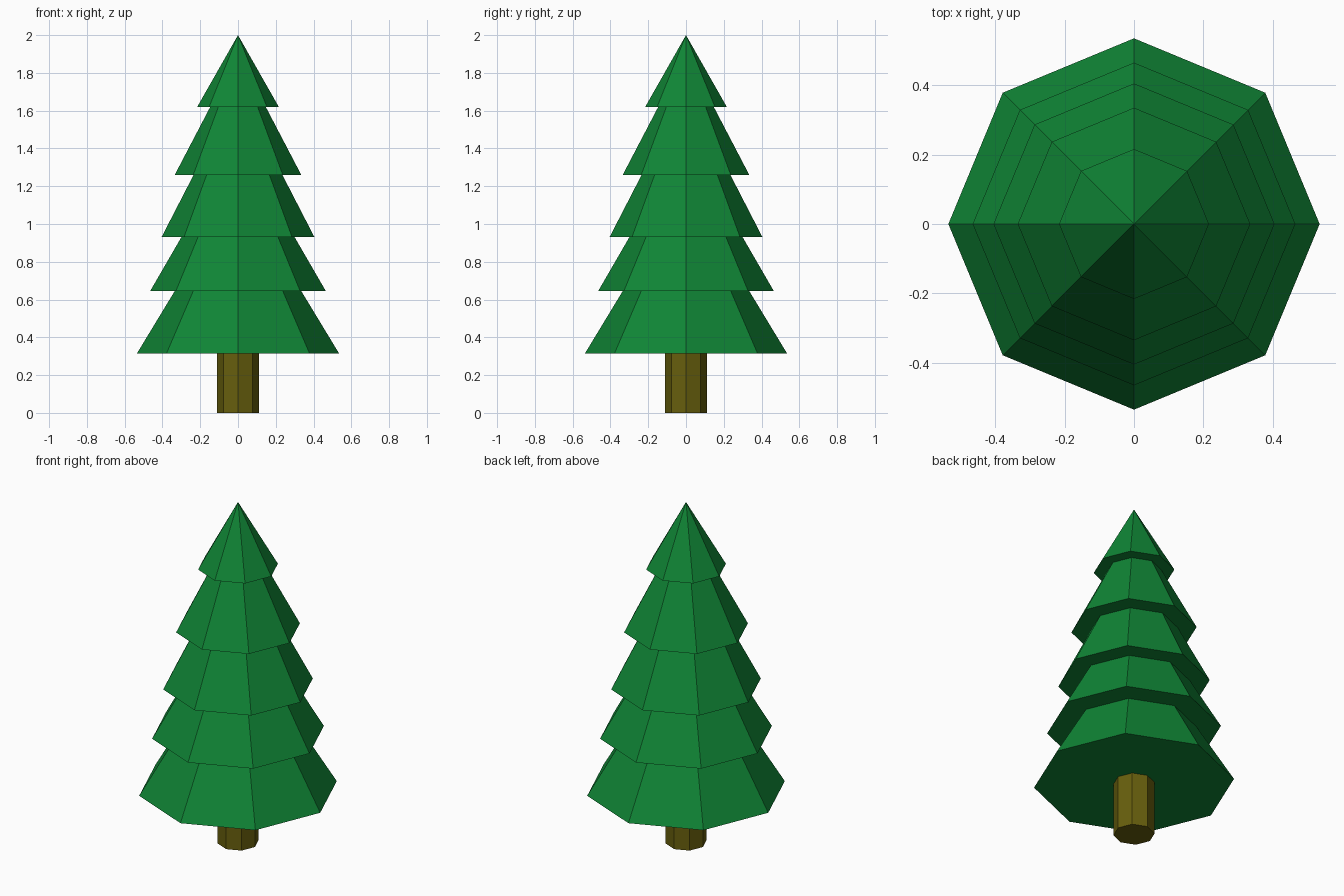
import bpy

if "Cube" in bpy.data.objects:
    bpy.data.objects.remove(bpy.data.objects["Cube"], do_unlink=True)


def flat_material(name, rgb):
    mat = bpy.data.materials.new(name)
    mat.use_nodes = True
    colour = (*rgb, 1.0)
    mat.diffuse_color = colour
    bsdf = mat.node_tree.nodes["Principled BSDF"]
    bsdf.inputs["Base Color"].default_value = colour
    bsdf.inputs["Roughness"].default_value = 0.9
    return mat


def eight_sided(name, r_low, r_top, z_low, z_top, mat):
    """Octagonal cone, frustum or prism with a corner on each axis."""
    bpy.ops.mesh.primitive_cone_add(
        vertices=8, radius1=r_low, radius2=r_top, depth=z_top - z_low,
        end_fill_type='NGON', location=(0, 0, (z_low + z_top) / 2))
    obj = bpy.context.object
    obj.name = obj.data.name = name
    obj.data.materials.append(mat)
    return obj


green = flat_material("needle green", (0.005, 0.235, 0.036))
brown = flat_material("bark brown", (0.135, 0.113, 0.004))

# Trunk, reaching just inside the lowest tier
eight_sided("trunk", 0.11, 0.11, 0.0, 0.33, brown)

# Branch tiers: base radius, base height, radius where the next tier begins
tiers = [
    (0.535, 0.315, 0.335),
    (0.465, 0.645, 0.30),
    (0.405, 0.93, 0.235),
    (0.335, 1.26, 0.147),
    (0.216, 1.62, 0.0),
]
overlap = 0.04
for i, (radius, base, top_radius) in enumerate(tiers):
    if i + 1 < len(tiers):
        # Carry the slope slightly up into the tier above
        top = tiers[i + 1][1]
        slope = (radius - top_radius) / (top - base)
        eight_sided(f"branch_tier_{i + 1}", radius, top_radius - slope * overlap,
                    base, top + overlap, green)
    else:
        eight_sided("tree_tip", radius, 0.0, base, 2.0, green)
